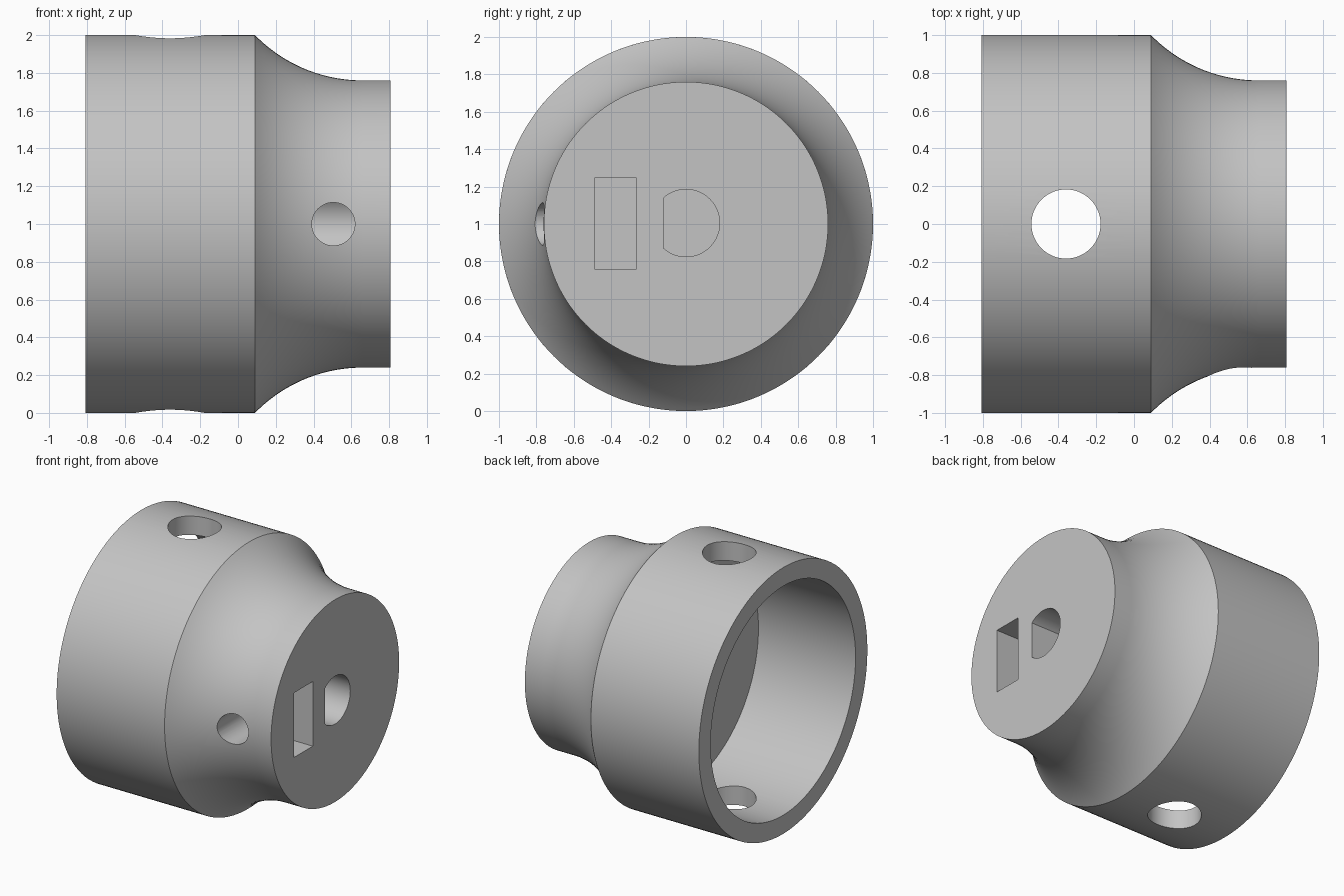
import bpy, bmesh, math
from mathutils import Matrix, Vector

default = bpy.data.objects.get("Cube")
if default:
    bpy.data.objects.remove(default, do_unlink=True)

HALF = 0.807       # half length along x
AXIS_Z = 1.0       # height of the turning axis
SEGMENTS = 144

grey = bpy.data.materials.new("plain grey")
grey.use_nodes = True
colour = (0.55, 0.55, 0.55, 1)
grey.diffuse_color = colour
grey.node_tree.nodes["Principled BSDF"].inputs["Base Color"].default_value = colour


def make_object(name, bm):
    bmesh.ops.recalc_face_normals(bm, faces=bm.faces)
    mesh = bpy.data.meshes.new(name)
    bm.to_mesh(mesh)
    bm.free()
    mesh.materials.append(grey)
    obj = bpy.data.objects.new(name, mesh)
    bpy.context.collection.objects.link(obj)
    return obj


def lathe_x(name, profile):
    """Turn (x, radius) points about the x axis and cap both ends."""
    bm = bmesh.new()
    rings = []
    for x, r in profile:
        angles = [math.tau * i / SEGMENTS for i in range(SEGMENTS)]
        rings.append([bm.verts.new((x, r * math.cos(a), AXIS_Z + r * math.sin(a)))
                      for a in angles])
    for a, b in zip(rings, rings[1:]):
        for i in range(SEGMENTS):
            j = (i + 1) % SEGMENTS
            bm.faces.new((a[i], a[j], b[j], b[i]))
    bm.faces.new(rings[0])
    bm.faces.new(rings[-1])
    return make_object(name, bm)


def prism(name, outline, depth):
    """Extrude a closed outline by a depth vector."""
    bm = bmesh.new()
    face = bm.faces.new([bm.verts.new(p) for p in outline])
    moved = bmesh.ops.extrude_face_region(bm, geom=[face])["geom"]
    verts = [v for v in moved if isinstance(v, bmesh.types.BMVert)]
    bmesh.ops.translate(bm, verts=verts, vec=Vector(depth))
    return make_object(name, bm)


def circle(radius, steps=64, start=0.0, sweep=math.tau):
    return [(radius * math.cos(start + sweep * i / steps),
             radius * math.sin(start + sweep * i / steps)) for i in range(steps)]


# Body: open cup, straight skirt, concave flare and a flat end face
FLARE_X, NECK_X, NECK_R, CURVE_R = 0.09, 0.66, 0.76, 0.797
flare = []
sweep = math.asin((NECK_X - FLARE_X) / CURVE_R)
for i in range(25):
    a = sweep * (1 - i / 24)
    flare.append((NECK_X - CURVE_R * math.sin(a),
                  NECK_R + CURVE_R * (1 - math.cos(a))))
body = lathe_x("knob_body", [(0.0, 0.86), (-HALF, 0.86), (-HALF, 1.0)]
               + flare + [(HALF, NECK_R)])

# Cross hole through both walls of the skirt
cross_hole = prism("cross_hole_cutter",
                   [(-0.36 + u, v, -0.2) for u, v in circle(0.183)], (0, 0, 2.4))

# Blind D-shaped shaft socket
SHAFT_R, FLAT_Y = 0.18, -0.12
flat_angle = math.acos(FLAT_Y / SHAFT_R)
d_outline = circle(SHAFT_R, 64, -flat_angle, 2 * flat_angle)
d_outline.append((FLAT_Y, SHAFT_R * math.sin(flat_angle)))
shaft_socket = prism("shaft_socket_cutter",
                     [(0.15, y, AXIS_Z + 0.005 + z) for y, z in d_outline], (0.8, 0, 0))

# Blind rectangular nut slot
nut_slot = prism("nut_slot_cutter",
                 [(0.26, y, z) for y, z in ((-0.49, 0.76), (-0.265, 0.76),
                                            (-0.265, 1.245), (-0.49, 1.245))], (0.8, 0, 0))

# Set screw hole from the front into the shaft socket
screw_hole = prism("screw_hole_cutter",
                   [(0.505 + u, -1.2, AXIS_Z + v) for u, v in circle(0.114, 48)], (0, 1.2, 0))

# Cut all openings and bake the result
cutters = [cross_hole, shaft_socket, nut_slot, screw_hole]
for cutter in cutters:
    cutter.hide_render = True
    cut = body.modifiers.new(cutter.name, 'BOOLEAN')
    cut.operation = 'DIFFERENCE'
    cut.solver = 'EXACT'
    cut.object = cutter
bpy.context.view_layer.update()
evaluated = body.evaluated_get(bpy.context.evaluated_depsgraph_get())
baked = bpy.data.meshes.new_from_object(evaluated)
body.modifiers.clear()
body.data = baked
for cutter in cutters:
    bpy.data.objects.remove(cutter, do_unlink=True)

# Smooth the round walls and keep rims crisp
bpy.ops.object.select_all(action='DESELECT')
body.select_set(True)
bpy.context.view_layer.objects.active = body
bpy.ops.object.shade_smooth_by_angle(angle=math.radians(30))
weighted = body.modifiers.new("even_shading", 'WEIGHTED_NORMAL')
weighted.keep_sharp = True
